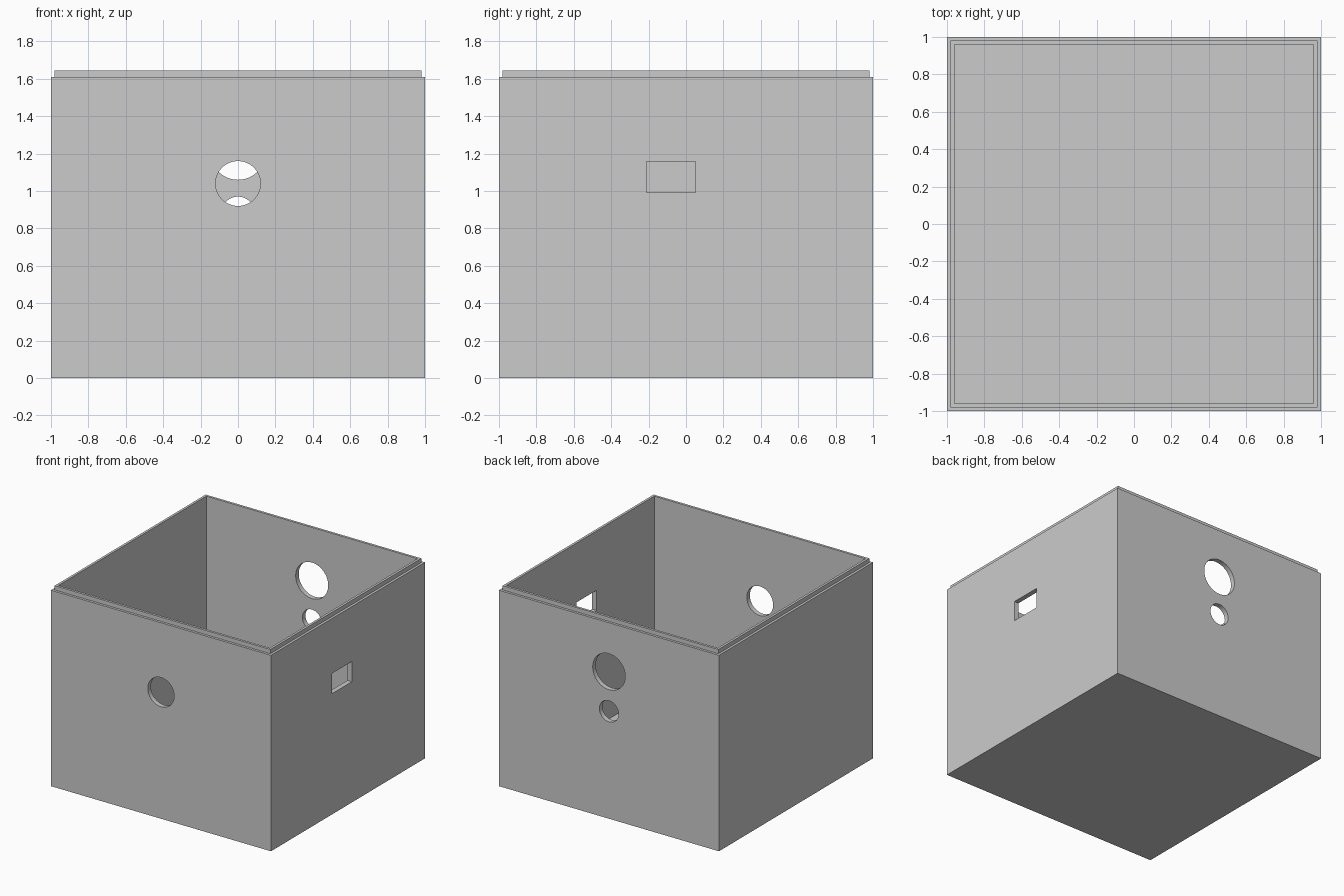
import bpy
import bmesh
from math import pi

if "Cube" in bpy.data.objects:
    bpy.data.objects.remove(bpy.data.objects["Cube"], do_unlink=True)

TOP, HEIGHT, FLOOR = 1.61, 1.645, 0.04
INNER, LIP = 0.96, 0.98

grey = bpy.data.materials.new("plain grey")
grey.use_nodes = True
colour = (0.6, 0.6, 0.6, 1)
grey.diffuse_color = colour
grey.node_tree.nodes["Principled BSDF"].inputs["Base Color"].default_value = colour

# Open box: square rings follow the wall section from the base, over the lip, to the floor
profile = [(1, 0), (1, TOP), (LIP, TOP), (LIP, HEIGHT), (INNER, HEIGHT), (INNER, FLOOR)]
bm = bmesh.new()
rings = [[bm.verts.new((sx * r, sy * r, z)) for sx, sy in ((-1, -1), (1, -1), (1, 1), (-1, 1))]
         for r, z in profile]
for low, high in zip(rings, rings[1:]):
    for i in range(4):
        j = (i + 1) % 4
        bm.faces.new((low[i], low[j], high[j], high[i]))
bm.faces.new(rings[0][::-1])
bm.faces.new(rings[-1])
mesh = bpy.data.meshes.new("box_body")
bm.to_mesh(mesh)
bm.free()
mesh.materials.append(grey)
body = bpy.data.objects.new("box_body", mesh)
bpy.context.collection.objects.link(body)


def cut(cutter, name):
    """Cut an opening through the wall and drop the cutter."""
    cutter.name = name
    cutter.hide_render = True
    cutter.data.materials.append(grey)
    mod = body.modifiers.new(name, "BOOLEAN")
    mod.operation = "DIFFERENCE"
    mod.solver = "EXACT"
    mod.object = cutter
    bpy.context.view_layer.objects.active = body
    bpy.ops.object.modifier_apply(modifier=name)
    bpy.data.objects.remove(cutter, do_unlink=True)


# Round openings: one in the front wall, two in the back wall
for name, y, z, radius in (("front_hole", -1, 1.04, 0.12),
                           ("back_large_hole", 1, 1.208, 0.148),
                           ("back_small_hole", 1, 0.883, 0.087)):
    bpy.ops.mesh.primitive_cylinder_add(vertices=64, radius=radius, depth=0.3,
                                        location=(0, y, z), rotation=(pi / 2, 0, 0))
    cut(bpy.context.object, name)

# Rectangular opening in the left wall
bpy.ops.mesh.primitive_cube_add(size=1, location=(1, -0.08, 1.075))
slot = bpy.context.object
slot.scale = (0.3, 0.26, 0.166)
cut(slot, "side_slot")

# Smooth the round rims, keep the corners sharp
bpy.ops.object.select_all(action="DESELECT")
body.select_set(True)
bpy.context.view_layer.objects.active = body
bpy.ops.object.shade_smooth_by_angle(angle=pi / 6)
